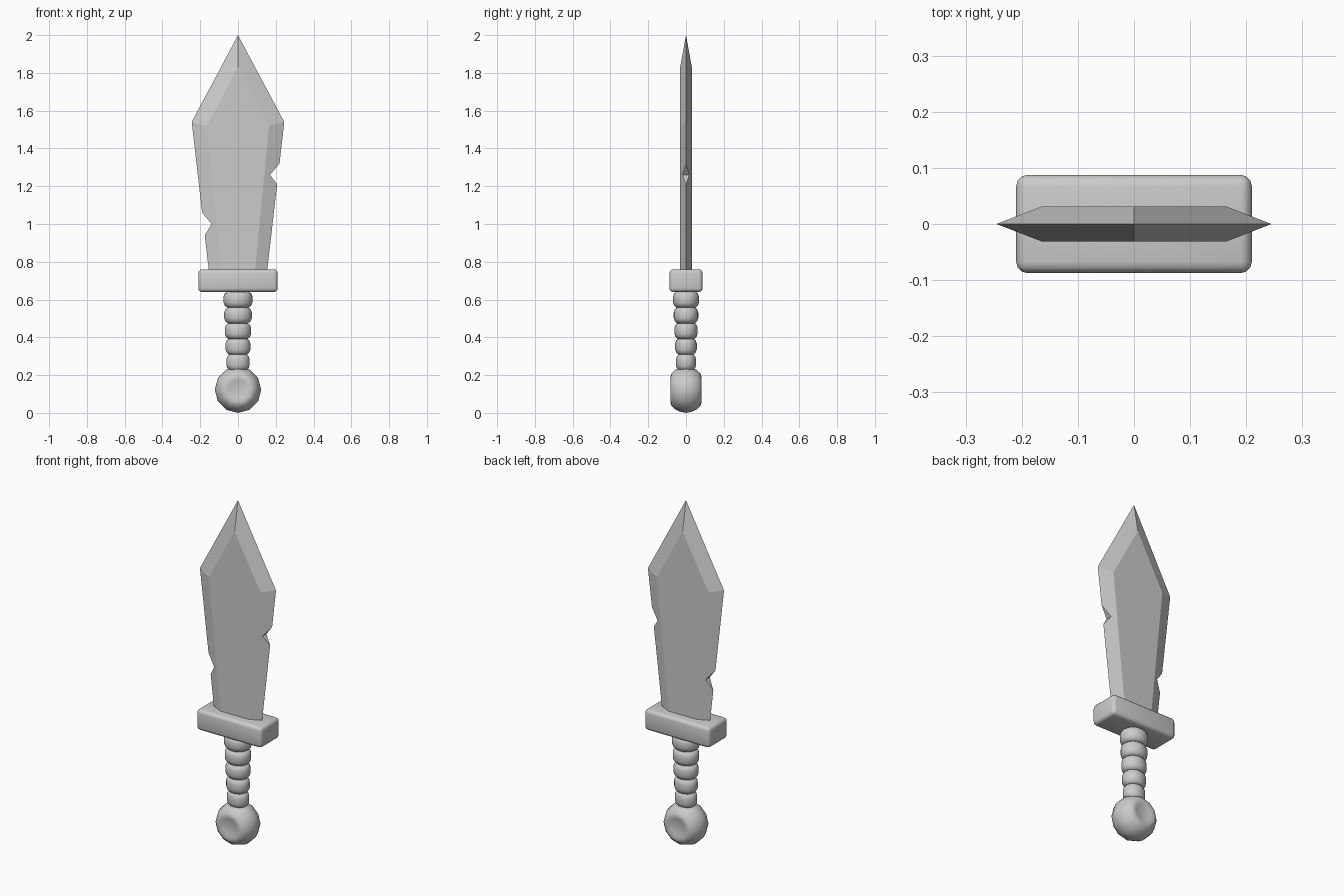
import bpy, bmesh
from math import cos, sin, pi, radians

if "Cube" in bpy.data.objects:
    bpy.data.objects.remove(bpy.data.objects["Cube"])


def finish(bm, name, angle=None):
    bmesh.ops.remove_doubles(bm, verts=bm.verts, dist=1e-5)
    bmesh.ops.recalc_face_normals(bm, faces=bm.faces)
    mesh = bpy.data.meshes.new(name)
    bm.to_mesh(mesh)
    bm.free()
    ob = bpy.data.objects.new(name, mesh)
    bpy.context.collection.objects.link(ob)
    if angle:
        bpy.ops.object.select_all(action='DESELECT')
        bpy.context.view_layer.objects.active = ob
        ob.select_set(True)
        bpy.ops.object.shade_smooth_by_angle(angle=radians(angle))
    return ob


def lathe(name, profile, sides, place, angle):
    """Revolve (radius, height) points; place(a, b, h) maps them into space."""
    bm = bmesh.new()
    rings = [[bm.verts.new(place(r * cos(2 * pi * i / sides), r * sin(2 * pi * i / sides), h))
              for i in range(sides)] for r, h in profile]
    for lo, hi in zip(rings, rings[1:]):
        for i in range(sides):
            j = (i + 1) % sides
            bm.faces.new((lo[i], lo[j], hi[j], hi[i]))
    bm.faces.new(rings[0])
    bm.faces.new(rings[-1])
    return finish(bm, name, angle)


# Blade: flat core, sharpened bevels, one nick per edge
T, BASE = 0.031, 0.70


def edge_x(z):
    return 0.245 - 0.115 * (1.54 - z)


def core_x(z):
    return 0.165 - 0.0987 * (1.52 - z)


bm = bmesh.new()


def face(*pts):
    bm.faces.new([bm.verts.new(p) for p in pts])


for y in (-T, T):
    face((0, y, 1.83), (core_x(1.52), y, 1.52), (core_x(BASE), y, BASE),
         (-core_x(BASE), y, BASE), (-core_x(1.52), y, 1.52))
for s, top, mid, low, depth in ((1, 1.32, 1.26, 1.21, 0.17), (-1, 1.06, 1.0, 0.94, 0.14)):
    ny = T * (edge_x(mid) - depth) / (edge_x(mid) - core_x(mid))
    n_top, n_low = (s * edge_x(top), 0, top), (s * edge_x(low), 0, low)
    shoulder = (s * 0.245, 0, 1.54)
    for k in (-1, 1):
        inner = (s * core_x(1.52), k * T, 1.52)
        face((0, 0, 2), (0, k * T, 1.83), inner, shoulder)
        face(inner, shoulder, n_top, (s * depth, k * ny, mid), n_low,
             (s * edge_x(BASE), 0, BASE), (s * core_x(BASE), k * T, BASE))
    for p in (n_top, n_low):
        face(p, (s * depth, ny, mid), (s * depth, -ny, mid))
a, b = core_x(BASE), edge_x(BASE)
face((-b, 0, BASE), (-a, -T, BASE), (a, -T, BASE), (b, 0, BASE), (a, T, BASE), (-a, T, BASE))
finish(bm, "blade")

# Guard: rounded block
bm = bmesh.new()
bmesh.ops.create_cube(bm, size=1)
for v in bm.verts:
    v.co = (v.co.x * 0.42, v.co.y * 0.175, 0.70 + v.co.z * 0.12)
bmesh.ops.bevel(bm, geom=bm.edges[:], offset=0.02, segments=3, profile=0.5, affect='EDGES')
finish(bm, "guard", 40)

# Grip: five tapering oval wraps
for n in range(5):
    z, rx, ry = 0.60 - 0.083 * n, 0.077 - 0.0037 * n, 0.069 - 0.004 * n
    lathe(f"grip_wrap_{n + 1}",
          [(0.72, -0.043), (0.92, -0.031), (1, -0.015), (1, 0.015), (0.92, 0.031), (0.72, 0.043)],
          16, lambda a, b, h: (a * rx, b * ry, z + h), 60)

# Pommel: rounded disc with a shallow dish on each face
half = [(0.048, 0.076), (0.066, 0.083), (0.085, 0.077), (0.104, 0.058), (0.117, 0.03)]
profile = [(r, -y) for r, y in half] + [(0.123, 0)] + half[::-1]
lathe("pommel", profile, 12, lambda a, b, h: (a, h, 0.123 + b), 50)
